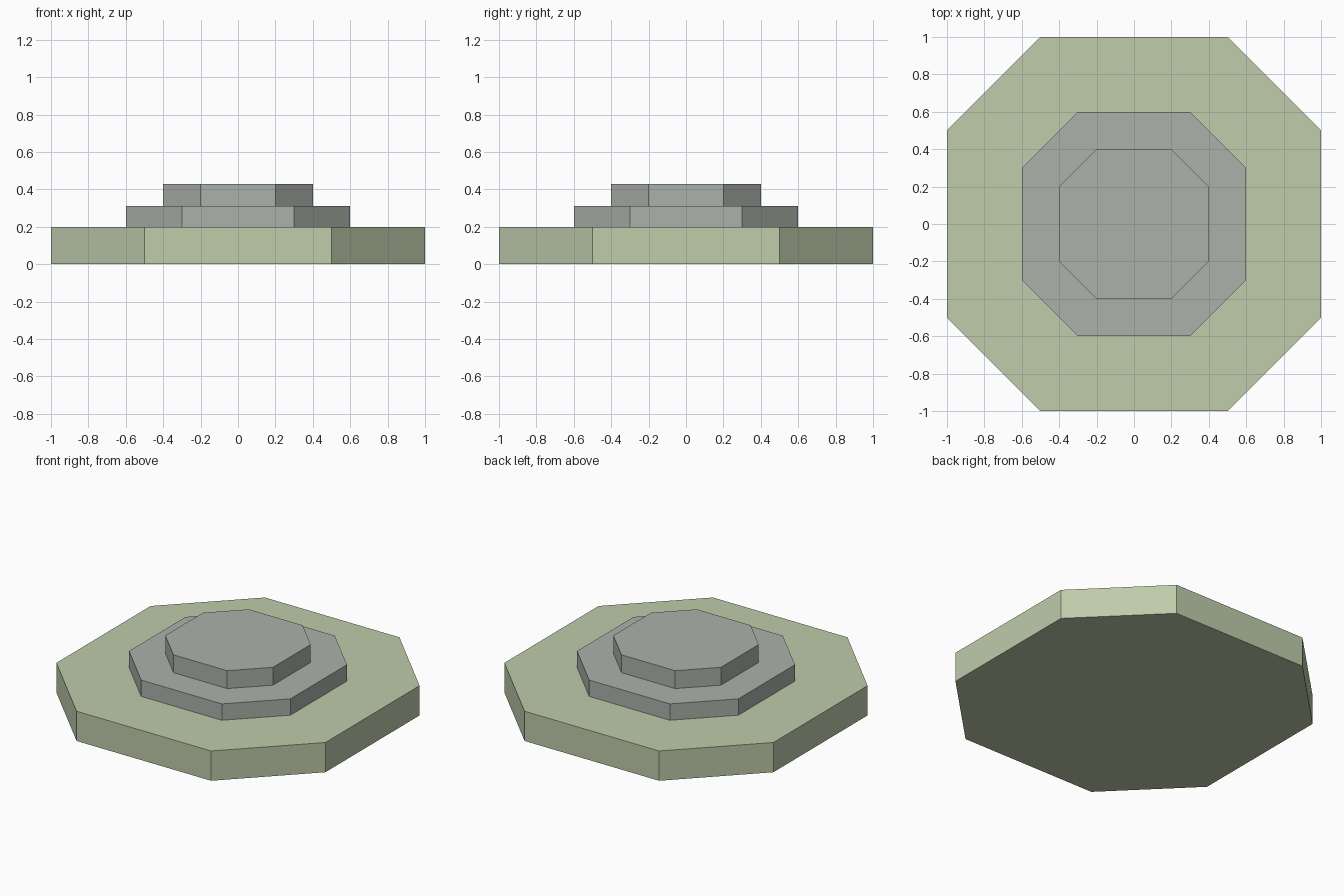
import bpy, bmesh

if "Cube" in bpy.data.objects:
    bpy.data.objects.remove(bpy.data.objects["Cube"])


def material(name, srgb):
    mat = bpy.data.materials.new(name)
    lin = [((c + 0.055) / 1.055) ** 2.4 for c in srgb]
    mat.diffuse_color = (*lin, 1.0)
    mat.use_nodes = True
    mat.node_tree.nodes["Principled BSDF"].inputs["Base Color"].default_value = mat.diffuse_color
    return mat


def octagon_slab(name, half, z0, z1, mat):
    """Square with corners cut at half its half-width, extruded from z0 to z1."""
    c = half / 2
    outline = [(half, -c), (half, c), (c, half), (-c, half),
               (-half, c), (-half, -c), (-c, -half), (c, -half)]
    bm = bmesh.new()
    face = bm.faces.new([bm.verts.new((x, y, z0)) for x, y in outline])
    top = bmesh.ops.extrude_face_region(bm, geom=[face], use_keep_orig=True)["geom"]
    verts = [v for v in top if isinstance(v, bmesh.types.BMVert)]
    bmesh.ops.translate(bm, verts=verts, vec=(0, 0, z1 - z0))
    bmesh.ops.recalc_face_normals(bm, faces=bm.faces)
    mesh = bpy.data.meshes.new(name)
    bm.to_mesh(mesh)
    bm.free()
    mesh.materials.append(mat)
    bpy.context.collection.objects.link(bpy.data.objects.new(name, mesh))


green = material("pale green", (0.75, 0.80, 0.67))
grey = material("stone grey", (0.675, 0.695, 0.665))

# Wide green base with two stone steps on top
octagon_slab("base", 1.0, 0.0, 0.20, green)
octagon_slab("lower_step", 0.6, 0.20, 0.31, grey)
octagon_slab("upper_step", 0.4, 0.31, 0.43, grey)
